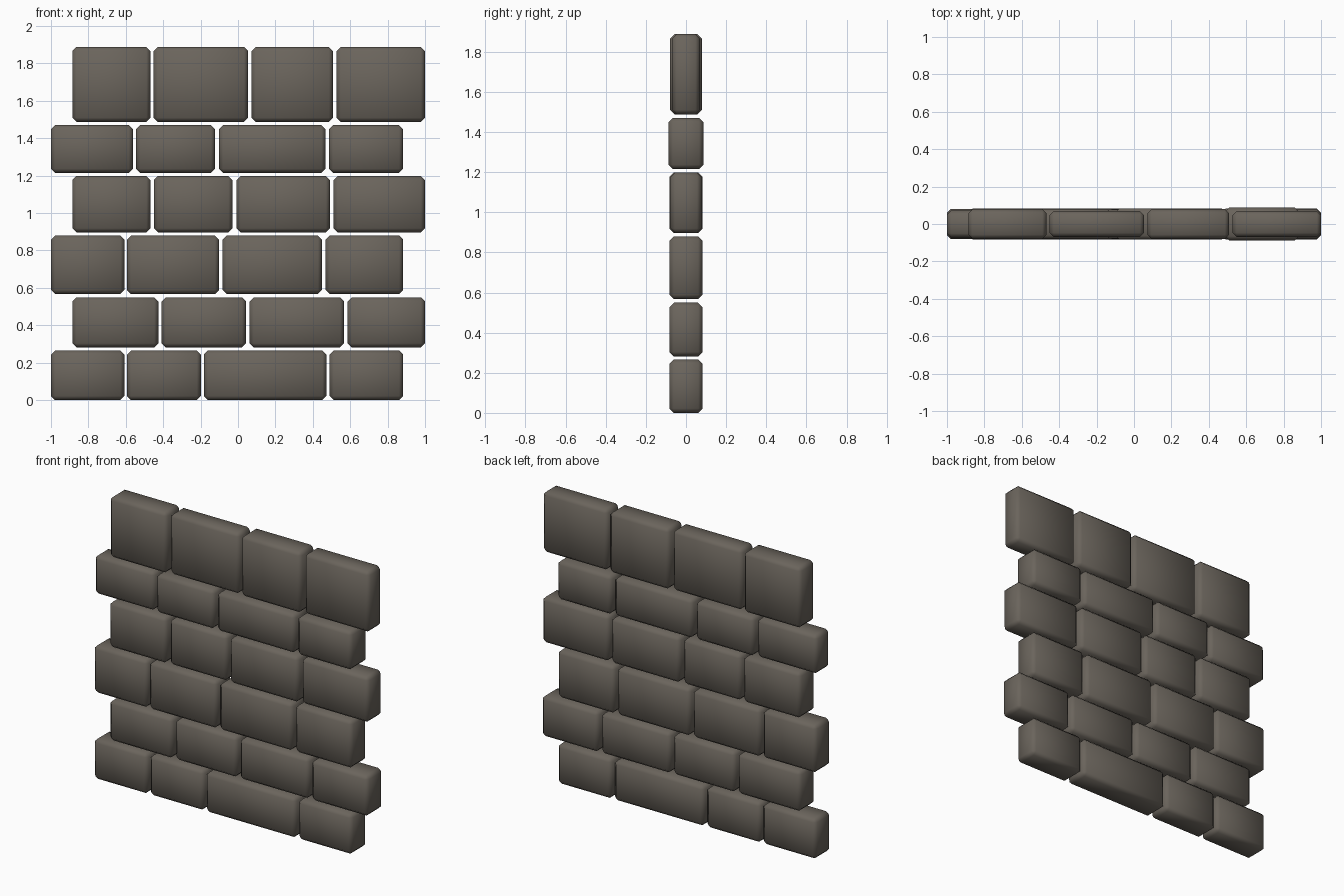
import bpy, bmesh

stone = bpy.data.materials.new("warm grey stone")
stone.diffuse_color = (0.145, 0.128, 0.107, 1)

# Courses: bottom z, top z, [(left x, right x, half depth) per block]
courses = [
    (0.000, 0.265, [(-1.0, -0.607, .081), (-0.594, -0.198, .080), (-0.183, 0.473, .083), (0.490, 0.883, .083)]),
    (0.282, 0.549, [(-0.886, -0.426, .080), (-0.408, 0.043, .079), (0.062, 0.567, .081), (0.586, 1.0, .083)]),
    (0.567, 0.880, [(-1.0, -0.607, .080), (-0.594, -0.101, .083), (-0.083, 0.449, .083), (0.468, 0.883, .082)]),
    (0.897, 1.198, [(-0.886, -0.468, .082), (-0.450, -0.029, .078), (-0.008, 0.492, .083), (0.511, 1.0, .077)]),
    (1.215, 1.470, [(-1.0, -0.562, .072), (-0.545, -0.122, .081), (-0.101, 0.468, .084), (0.487, 0.883, .087)]),
    (1.488, 1.888, [(-0.886, -0.468, .079), (-0.451, 0.054, .069), (0.072, 0.508, .079), (0.527, 1.0, .069)]),
]


def block(name, x0, x1, hd, z0, z1):
    """Chamfered, smooth-shaded stone block."""
    bm = bmesh.new()
    bmesh.ops.create_cube(bm, size=1)
    for v in bm.verts:
        v.co.x *= x1 - x0
        v.co.y *= 2 * hd
        v.co.z *= z1 - z0
    bmesh.ops.bevel(bm, geom=bm.edges[:], offset=0.022, segments=1,
                    profile=0.5, affect='EDGES')
    for f in bm.faces:
        f.smooth = True
    me = bpy.data.meshes.new(name)
    bm.to_mesh(me)
    bm.free()
    me.materials.append(stone)
    ob = bpy.data.objects.new(name, me)
    ob.location = ((x0 + x1) / 2, 0, (z0 + z1) / 2)
    bpy.context.collection.objects.link(ob)


for r, (z0, z1, blocks) in enumerate(courses):
    for c, (x0, x1, hd) in enumerate(blocks):
        block(f"stone_row{r + 1}_{c + 1}", x0, x1, hd, z0, z1)
